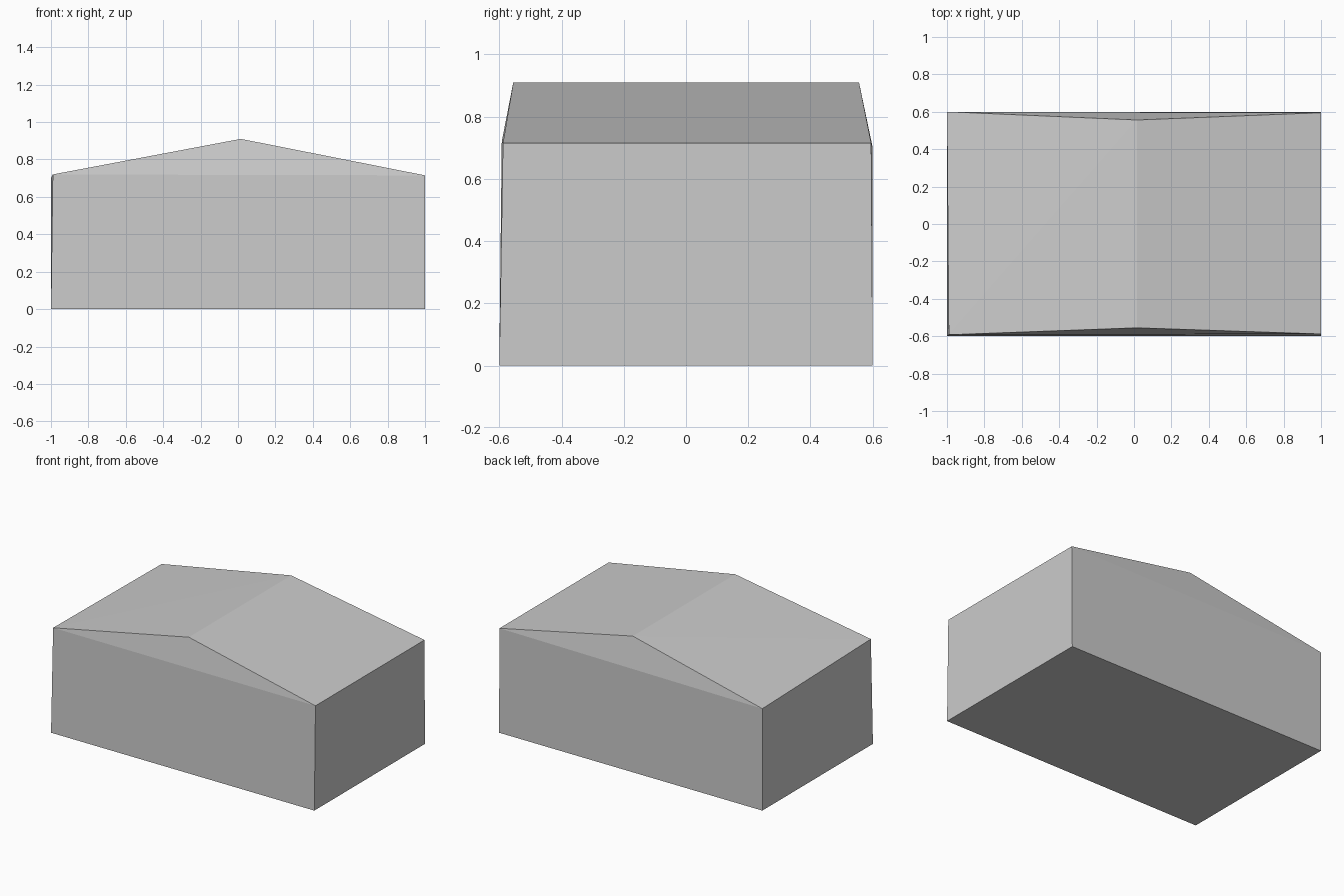
import bpy
import bmesh

cube = bpy.data.objects.get("Cube")
if cube:
    bpy.data.objects.remove(cube, do_unlink=True)

# Single plain material
grey = bpy.data.materials.new("light_grey")
grey.use_nodes = True
colour = (0.6, 0.6, 0.6, 1.0)
grey.diffuse_color = colour
grey.node_tree.nodes["Principled BSDF"].inputs["Base Color"].default_value = colour

# Corner rings run front right, front left, back left, back right
base_ring = [(-1, -0.6, 0), (1, -0.6, 0), (1, 0.6, 0), (-1, 0.6, 0)]
eave_ring = [(-0.99, -0.592, 0.72), (1, -0.588, 0.715),
             (1, 0.595, 0.715), (-1, 0.6, 0.70)]
ridge_ends = [(0.015, -0.555, 0.91), (0.015, 0.556, 0.91)]

bm = bmesh.new()
base, eave, ridge = ([bm.verts.new(p) for p in ring]
                     for ring in (base_ring, eave_ring, ridge_ends))

# Floor and four slightly leaning walls
bm.faces.new(base[::-1])
for i in range(4):
    j = (i + 1) % 4
    bm.faces.new((base[i], base[j], eave[j], eave[i]))

# Front and back gables
bm.faces.new((eave[0], eave[1], ridge[0]))
bm.faces.new((eave[2], eave[3], ridge[1]))

# Left roof slope, and right slope folded along its diagonal
bm.faces.new((eave[1], eave[2], ridge[1], ridge[0]))
bm.faces.new((eave[0], ridge[0], ridge[1]))
bm.faces.new((eave[0], ridge[1], eave[3]))
bmesh.ops.recalc_face_normals(bm, faces=bm.faces)

mesh = bpy.data.meshes.new("gabled_block")
bm.to_mesh(mesh)
bm.free()
mesh.materials.append(grey)
block = bpy.data.objects.new("gabled_block", mesh)
bpy.context.collection.objects.link(block)
